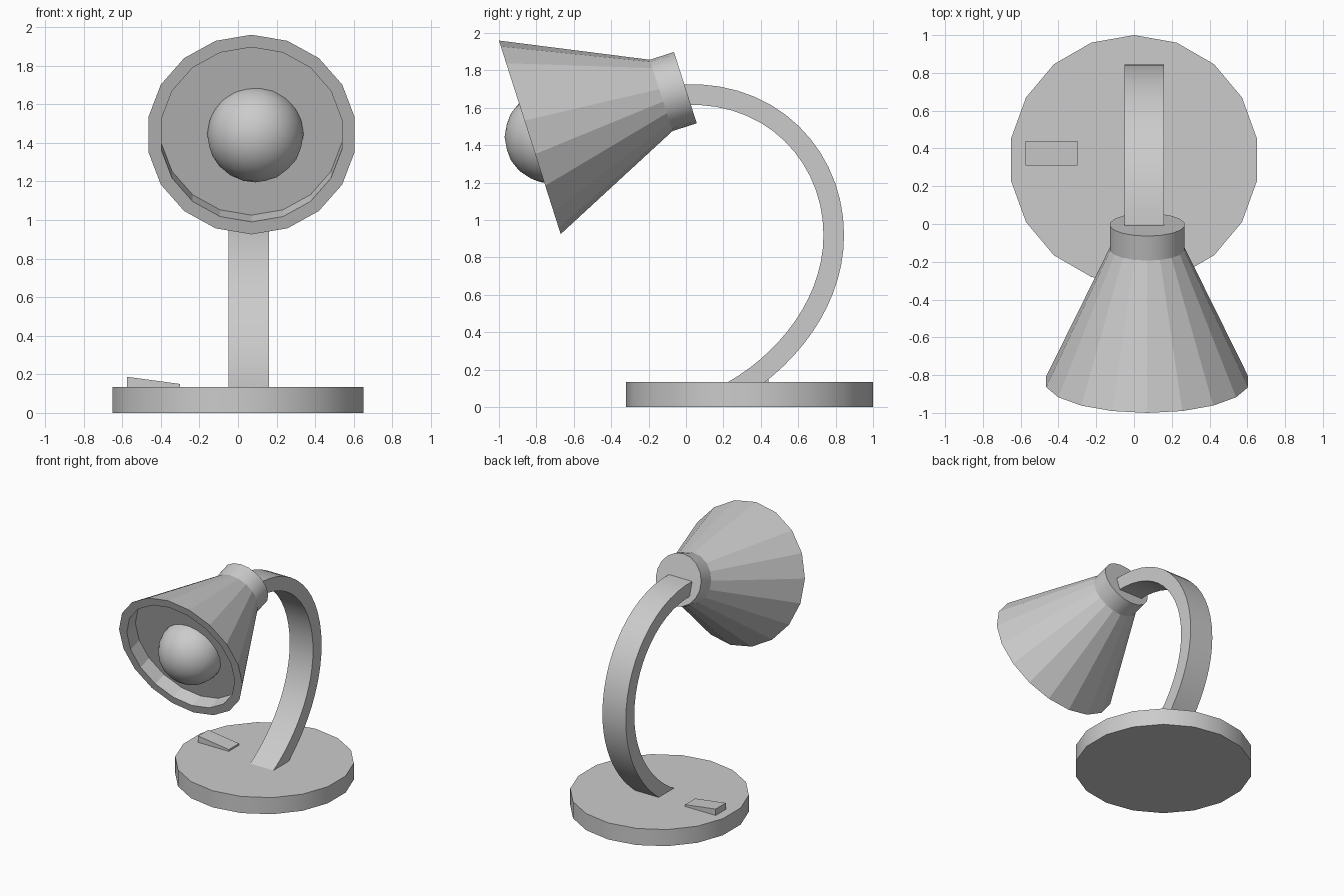
import bpy, bmesh, math
from mathutils import Vector, geometry

if "Cube" in bpy.data.objects:
    bpy.data.objects.remove(bpy.data.objects["Cube"])


def make_object(name, bm, smooth_angle=None):
    bmesh.ops.recalc_face_normals(bm, faces=bm.faces)
    mesh = bpy.data.meshes.new(name)
    bm.to_mesh(mesh)
    bm.free()
    obj = bpy.data.objects.new(name, mesh)
    bpy.context.collection.objects.link(obj)
    if smooth_angle:
        bpy.ops.object.select_all(action='DESELECT')
        obj.select_set(True)
        bpy.context.view_layer.objects.active = obj
        bpy.ops.object.shade_smooth_by_angle(angle=math.radians(smooth_angle))
    return obj


def loft(name, rings, smooth_angle=None):
    """Skin a list of point rings and cap both ends."""
    bm = bmesh.new()
    loops = [[bm.verts.new(p) for p in ring] for ring in rings]
    n = len(loops[0])
    for a, b in zip(loops, loops[1:]):
        for i in range(n):
            j = (i + 1) % n
            bm.faces.new((a[i], a[j], b[j], b[i]))
    bm.faces.new(loops[0])
    bm.faces.new(loops[-1])
    return make_object(name, bm, smooth_angle)


def lathe(name, origin, axis, up, profile, smooth_angle=None, sides=18):
    """Turn (radius, distance along axis) pairs around an axis."""
    side = axis.cross(up)
    rings = []
    for r, d in profile:
        ring = []
        for i in range(sides):
            a = math.tau * i / sides
            ring.append(origin + axis * d + (up * math.cos(a) + side * math.sin(a)) * r)
        rings.append(ring)
    return loft(name, rings, smooth_angle)


# Base disc
lathe("base", Vector((0, 0.34, 0)), Vector((0, 0, 1)), Vector((0, 1, 0)),
      [(0.66, 0), (0.66, 0.135)], 30)

# Switch wedge
wedge = [(-0.575, 0.12), (-0.30, 0.12), (-0.30, 0.15), (-0.575, 0.187)]
loft("switch", [[(x, y, z) for x, z in wedge] for y in (0.31, 0.44)])

# Curved flat arm, swept along two bezier spans
def V(y, z):
    return Vector((0.055, y, z))

upper = geometry.interpolate_bezier(V(-0.03, 1.67), V(0.46, 1.70), V(0.79, 1.34), V(0.79, 0.92), 15)
lower = geometry.interpolate_bezier(V(0.79, 0.92), V(0.79, 0.56), V(0.54, 0.25), V(0.25, 0.085), 15)
path = upper + lower[1:]
rings = []
for i, p in enumerate(path):
    t = (path[min(i + 1, len(path) - 1)] - path[max(i - 1, 0)]).normalized()
    n = Vector((0, -t.z, t.y)) * 0.055
    w = Vector((0.105, 0, 0))
    rings.append([p + w + n, p - w + n, p - w - n, p + w - n])
loft("arm", rings, 30)

# Tilted lamp head: faceted shade with recessed front, and smooth collar
tilt = math.radians(17.7)
axis = Vector((0, math.cos(tilt), math.sin(tilt)))
up = Vector((0, -math.sin(tilt), math.cos(tilt)))
mouth = Vector((0.07, -0.835, 1.4425))
lathe("shade", mouth, axis, up,
      [(0.475, 0.115), (0.475, 0), (0.543, 0), (0.2, 0.737)])
lathe("collar", mouth, axis, up, [(0.2, 0.735), (0.2, 0.873)], 30)

# Bulb
bm = bmesh.new()
bmesh.ops.create_icosphere(bm, subdivisions=3, radius=0.25)
bmesh.ops.translate(bm, verts=bm.verts, vec=(0.09, -0.72, 1.445))
make_object("bulb", bm, 60)
